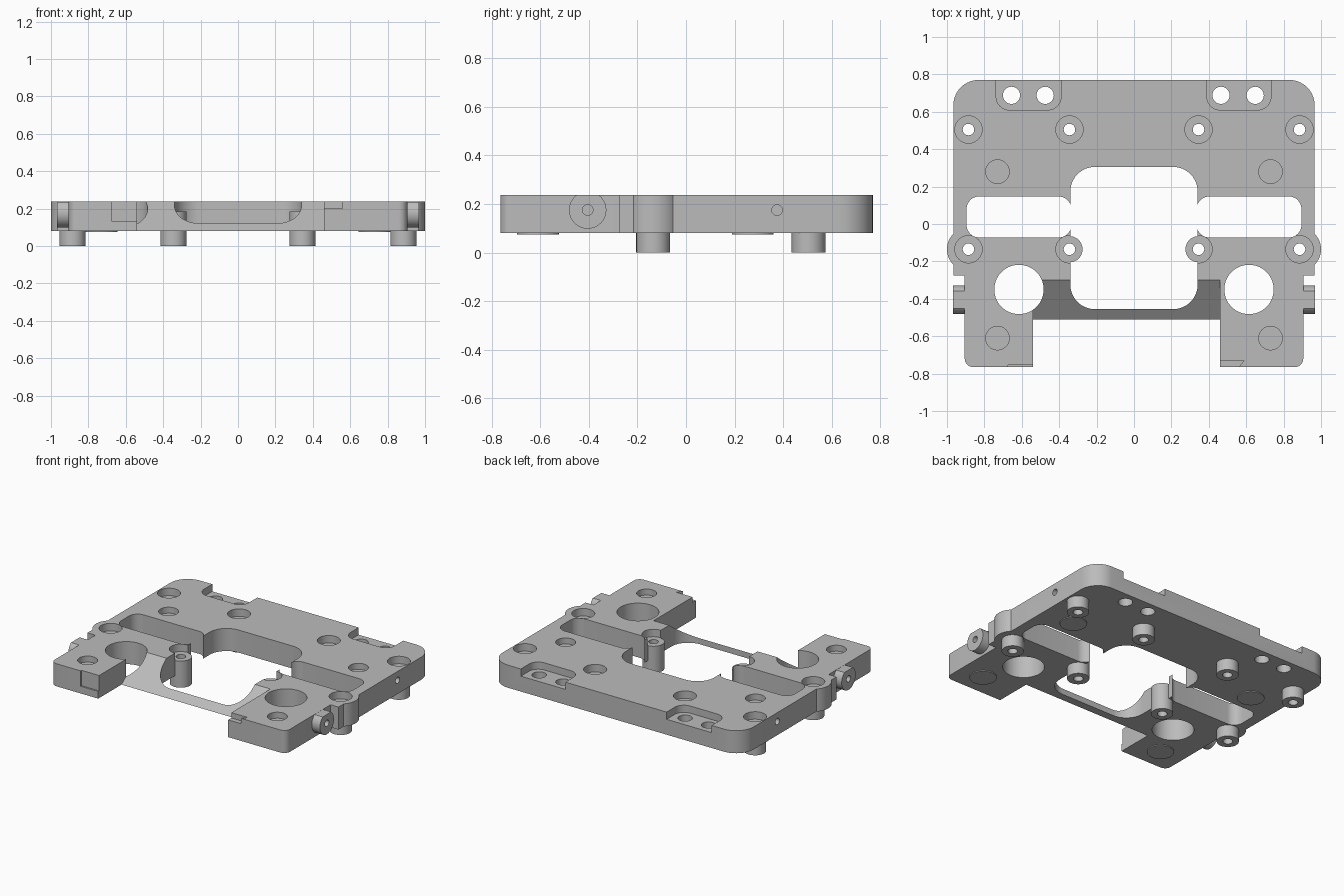
import bpy, bmesh
from math import sin, cos, pi, asin, radians
from mathutils import Vector, Matrix

if "Cube" in bpy.data.objects:
    bpy.data.objects.remove(bpy.data.objects["Cube"])

BOTTOM, TOP, OVER = 0.08, 0.237, 0.4
grey = bpy.data.materials.new("machined_grey")
grey.use_nodes = True
colour = (0.5, 0.5, 0.5, 1)
grey.diffuse_color = colour
grey.node_tree.nodes["Principled BSDF"].inputs["Base Color"].default_value = colour


def rounded(corners, steps=10):
    """Fillet the square corners of a closed (x, y, radius) outline."""
    out = []
    for i, (x, y, r) in enumerate(corners):
        p = Vector((x, y))
        if r == 0:
            out.append(p)
            continue
        u = (Vector(corners[i - 1][:2]) - p).normalized()
        v = (Vector(corners[(i + 1) % len(corners)][:2]) - p).normalized()
        c = p + (u + v) * r
        for k in range(steps + 1):
            t = pi / 2 * k / steps
            out.append(c - v * r * cos(t) - u * r * sin(t))
    return out


def rect(x0, x1, y0, y1, r=0):
    return rounded([(x0, y0, r), (x1, y0, r), (x1, y1, r), (x0, y1, r)])


def circle(x, y, r, n=40):
    return [(x + r * cos(2 * pi * k / n), y + r * sin(2 * pi * k / n)) for k in range(n)]


def prism(name, outline, low, high, along_x=False):
    """Extrude an outline along z, or a (y, z) outline along x."""
    bm = bmesh.new()
    face = bm.faces.new([bm.verts.new((p[0], p[1], low)) for p in outline])
    ext = bmesh.ops.extrude_face_region(bm, geom=[face])
    verts = [g for g in ext["geom"] if isinstance(g, bmesh.types.BMVert)]
    bmesh.ops.translate(bm, verts=verts, vec=(0, 0, high - low))
    if along_x:
        turn = Matrix(((0, 0, 1), (1, 0, 0), (0, 1, 0))).to_4x4()
        bmesh.ops.transform(bm, matrix=turn, verts=bm.verts)
    bmesh.ops.recalc_face_normals(bm, faces=bm.faces)
    mesh = bpy.data.meshes.new(name)
    bm.to_mesh(mesh)
    bm.free()
    mesh.materials.append(grey)
    obj = bpy.data.objects.new(name, mesh)
    bpy.context.collection.objects.link(obj)
    return obj


def combine(target, tool, operation="DIFFERENCE"):
    mod = target.modifiers.new("shape", "BOOLEAN")
    mod.operation, mod.solver, mod.object = operation, "EXACT", tool
    bpy.ops.object.select_all(action="DESELECT")
    bpy.context.view_layer.objects.active = target
    target.select_set(True)
    bpy.ops.object.modifier_apply(modifier=mod.name)
    bpy.data.objects.remove(tool)


def cut(outline, low=-OVER, high=OVER, along_x=False):
    combine(plate, prism("cutter", outline, low, high, along_x))


# Plate outline with a round bulge on each side
bolt_x, bolt_y, bulge = 0.885, -0.135, 0.115
a = asin(0.082 / bulge)
arc = [(bolt_x + bulge * cos(a * k / 8), bolt_y + bulge * sin(a * k / 8), 0) for k in range(-8, 9)]
half = [(0.905, -0.765, 0.045), (0.905, -0.275, 0), (0.966, -0.275, 0)] + arc + [(0.966, 0.77, 0.135)]
outline = half + [(-x, y, r) for x, y, r in reversed(half)]
plate = prism("main_plate", rounded(outline), BOTTOM, TOP)

# Central window, side slots and large front holes
cut(rect(-0.34, 0.34, -0.455, 0.305, 0.13))
for s in (-1, 1):
    cut(rect(*sorted((s * 0.336, s * 0.895)), -0.072, 0.147, 0.066))
    cut(circle(s * 0.615, -0.35, 0.132, 56))

# Gap between the front legs with a sloping bridge
cut([(-0.26, 0.267), (-0.53, 0.065), (-0.9, 0.065), (-0.9, 0.267)], -0.54, 0.46, True)

# Hollow posts with counterbores above
bolts = [(s * x, y) for s in (-1, 1) for x in (0.345, bolt_x) for y in (bolt_y, 0.505)]
for x, y in bolts:
    combine(plate, prism("post", circle(x, y, 0.07), 0, 0.2), "UNION")
for x, y in bolts:
    cut(circle(x, y, 0.073), 0.185)
    cut(circle(x, y, 0.031, 24))

# Back edge pockets with pairs of holes
for x0, x1, holes in ((-0.737, -0.39, (-0.655, -0.475)), (0.39, 0.732, (0.465, 0.648))):
    cut(rounded([(x0, 0.61, 0.07), (x1, 0.61, 0.07), (x1, 0.9, 0), (x0, 0.9, 0)]), 0.187)
    for x in holes:
        cut(circle(x, 0.688, 0.046, 32))

# Blind round recesses on top
for x in (-0.73, 0.73):
    for y in (-0.61, 0.28):
        cut(circle(x, y, 0.063), 0.195)

# Small cuts on the ends of the front legs
cut(rect(-0.675, -0.5, -0.9, -0.755), 0.13, 0.3)
cut([(0.4, -0.9), (0.56, -0.9), (0.56, -0.765), (0.588, -0.73), (0.4, -0.73)], 0.2)

# Side holes
for s in (-1, 1):
    cut(circle(0.375, 0.175, 0.022, 20), *sorted((s * 0.87, s * 1.1)), True)

# Side knobs, flattened level with the plate top, with drilled centres
parts = [plate]
for s, side in ((-1, "right"), (1, "left")):
    knob = prism(side + "_knob", circle(-0.405, 0.175, 0.077), *sorted((s * 0.88, s * 0.968)), True)
    combine(knob, prism("cutter", rect(-2, 2, -2, 2), TOP - 0.001, 1))
    combine(knob, prism("cutter", circle(-0.405, 0.175, 0.022, 20), *sorted((s * 0.91, s * 1.1)), True))
    parts.append(knob)
    # Thin pads underneath
    for y, end in ((-0.61, "front"), (0.275, "back")):
        parts.append(prism(side + "_" + end + "_pad", circle(s * 0.73, y, 0.086), 0.074, 0.085))

# Smooth round walls, keep edges sharp
bpy.ops.object.select_all(action="DESELECT")
for obj in parts:
    obj.select_set(True)
bpy.context.view_layer.objects.active = plate
bpy.ops.object.shade_smooth_by_angle(angle=radians(30))
